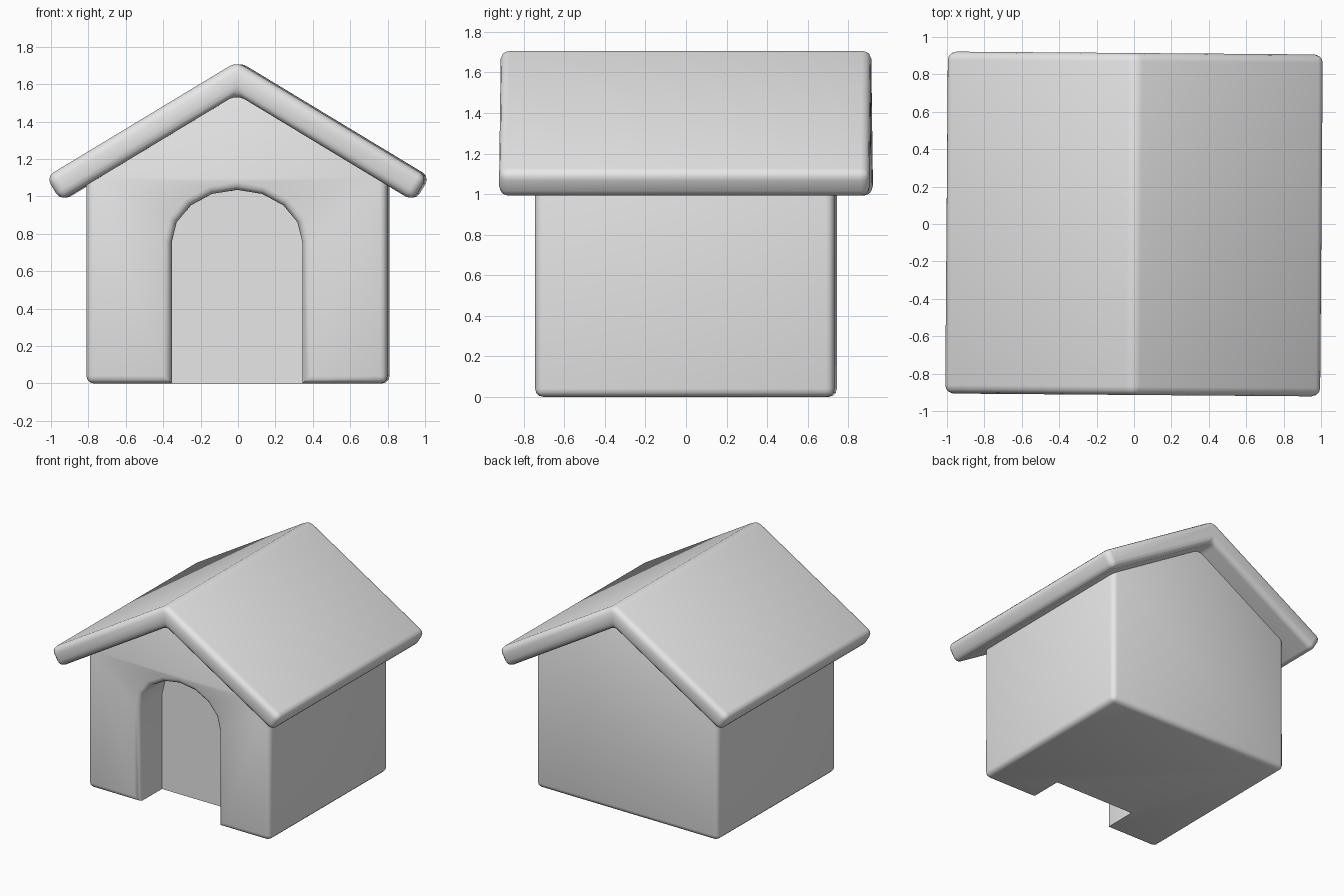
import bpy, bmesh, math
from mathutils import Matrix

cube = bpy.data.objects.get("Cube")
if cube:
    bpy.data.objects.remove(cube, do_unlink=True)

grey = bpy.data.materials.new("plain_grey")
grey.use_nodes = True
grey.diffuse_color = (0.8, 0.8, 0.8, 1)
grey.node_tree.nodes["Principled BSDF"].inputs["Base Color"].default_value = (0.8, 0.8, 0.8, 1)

TURN = math.radians(-0.45)  # the whole house sits very slightly turned


def ring(bm, points, y):
    return [bm.verts.new((x, y, z)) for x, z in points]


def join_rings(bm, a, b, closed=True):
    n = len(a)
    for i in range(n if closed else n - 1):
        j = (i + 1) % n
        bm.faces.new((a[i], a[j], b[j], b[i]))


def finish(bm, name, edges, width):
    bmesh.ops.recalc_face_normals(bm, faces=bm.faces)
    bmesh.ops.bevel(bm, geom=edges, offset=width, segments=3, profile=0.5,
                    affect='EDGES', clamp_overlap=True)
    bmesh.ops.transform(bm, matrix=Matrix.Rotation(TURN, 4, 'Z'), verts=bm.verts)
    mesh = bpy.data.meshes.new(name)
    bm.to_mesh(mesh)
    bm.free()
    mesh.materials.append(grey)
    obj = bpy.data.objects.new(name, mesh)
    bpy.context.collection.objects.link(obj)
    bpy.ops.object.select_all(action='DESELECT')
    obj.select_set(True)
    bpy.context.view_layer.objects.active = obj
    bpy.ops.object.shade_smooth_by_angle(angle=math.radians(40))
    return obj


# House body: gabled block with an arched doorway recess open at the floor
W, D, DEPTH = 0.805, 0.738, 0.285
outline = [(W, 0), (W, 1.12), (0, 1.62), (-W, 1.12), (-W, 0)]
arch = [(-0.35, 0)]
for i in range(9):
    a = math.pi * (1 - i / 8)
    arch.append((0.35 * math.cos(a), 0.755 + 0.28 * math.sin(a)))
arch.append((0.35, 0))

bm = bmesh.new()
front, back = ring(bm, outline, -D), ring(bm, outline, D)
rim, inner = ring(bm, arch, -D), ring(bm, arch, -D + DEPTH)
bm.faces.new(front + rim)                      # front wall around the door
bm.faces.new(back)                             # back wall
join_rings(bm, front, back, closed=False)      # side walls and gable slopes
join_rings(bm, rim, inner, closed=False)       # door jambs
bm.faces.new(inner)                            # wall behind the doorway
bm.faces.new((front[-1], rim[0], inner[0], inner[-1], rim[-1],
              front[0], back[0], back[-1]))    # underside
soft = [e for e in bm.edges if not any(v in inner for v in e.verts)]
finish(bm, "house_body", soft, 0.04)

# Roof: one folded slab with rounded edges
top, under, slope, eave, thick = 1.72, 1.545, 0.604, 1.019, 0.15
tilt = math.atan(slope)
edge_z = top - slope * eave
low = (eave - thick * math.sin(tilt), edge_z - thick * math.cos(tilt))
profile = [(0, top), (eave, edge_z), low, (0, under), (-low[0], low[1]), (-eave, edge_z)]
bm = bmesh.new()
front, back = ring(bm, profile, -0.914), ring(bm, profile, 0.914)
join_rings(bm, front, back)
for r in (front, back):
    bm.faces.new((r[0], r[1], r[2], r[3]))
    bm.faces.new((r[0], r[3], r[4], r[5]))
bmesh.ops.dissolve_edges(bm, edges=[bm.edges.get((r[0], r[3])) for r in (front, back)])
finish(bm, "roof", bm.edges[:], 0.045)
